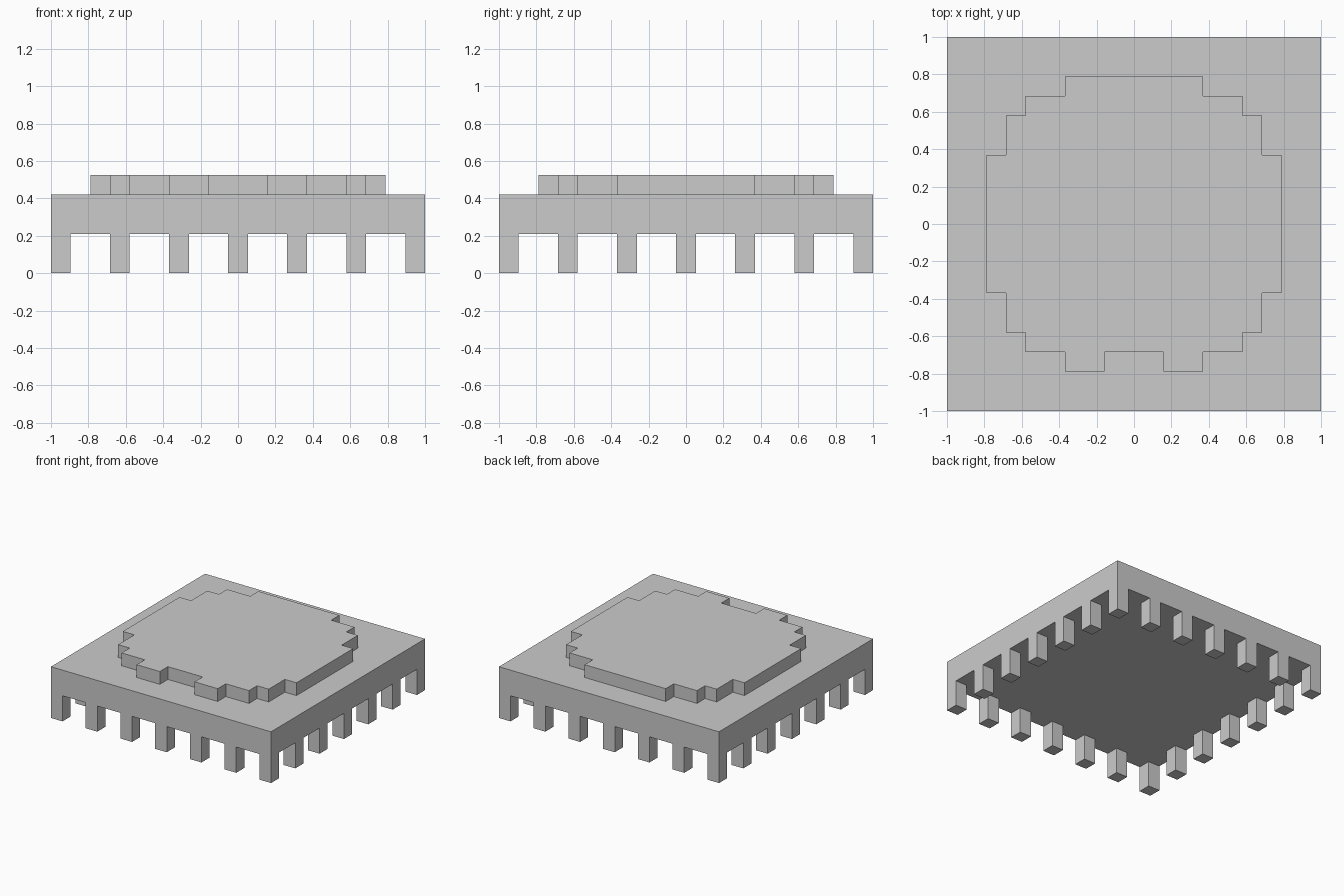
import bpy, bmesh

if "Cube" in bpy.data.objects:
    bpy.data.objects.remove(bpy.data.objects["Cube"])

U = 2 / 19  # one block of the 19 x 19 layout


def new_object(name, bm):
    bmesh.ops.recalc_face_normals(bm, faces=bm.faces)
    mesh = bpy.data.meshes.new(name)
    bm.to_mesh(mesh)
    bm.free()
    obj = bpy.data.objects.new(name, mesh)
    bpy.context.collection.objects.link(obj)
    return obj


def add_prism(bm, outline, z0, z1):
    """Extrude an outline (in block units) from z0 to z1."""
    face = bm.faces.new([bm.verts.new((x * U, y * U, z0 * U)) for x, y in outline])
    top = bmesh.ops.extrude_face_region(bm, geom=[face], use_keep_orig=True)["geom"]
    verts = [v for v in top if isinstance(v, bmesh.types.BMVert)]
    bmesh.ops.translate(bm, verts=verts, vec=(0, 0, (z1 - z0) * U))


def square(x, y, half):
    return [(x - half, y - half), (x + half, y - half),
            (x + half, y + half), (x - half, y + half)]


# Slab
bm = bmesh.new()
add_prism(bm, square(0, 0, 9.5), 2, 4)
new_object("slab", bm)

# Legs: one every three blocks around the rim
bm = bmesh.new()
for x in range(-9, 10, 3):
    for y in range(-9, 10, 3):
        if max(abs(x), abs(y)) == 9:
            add_prism(bm, square(x, y, 0.5), 0, 2)
new_object("legs", bm)

# Stepped round top plate, right half mirrored, with a notch at the front
right = [(1.5, -6.5), (1.5, -7.5), (3.5, -7.5), (3.5, -6.5), (5.5, -6.5),
         (5.5, -5.5), (6.5, -5.5), (6.5, -3.5), (7.5, -3.5), (7.5, 3.5),
         (6.5, 3.5), (6.5, 5.5), (5.5, 5.5), (5.5, 6.5), (3.5, 6.5), (3.5, 7.5)]
outline = right + [(-x, y) for x, y in reversed(right)]
bm = bmesh.new()
add_prism(bm, outline, 4, 5)
new_object("round_top_plate", bm)
